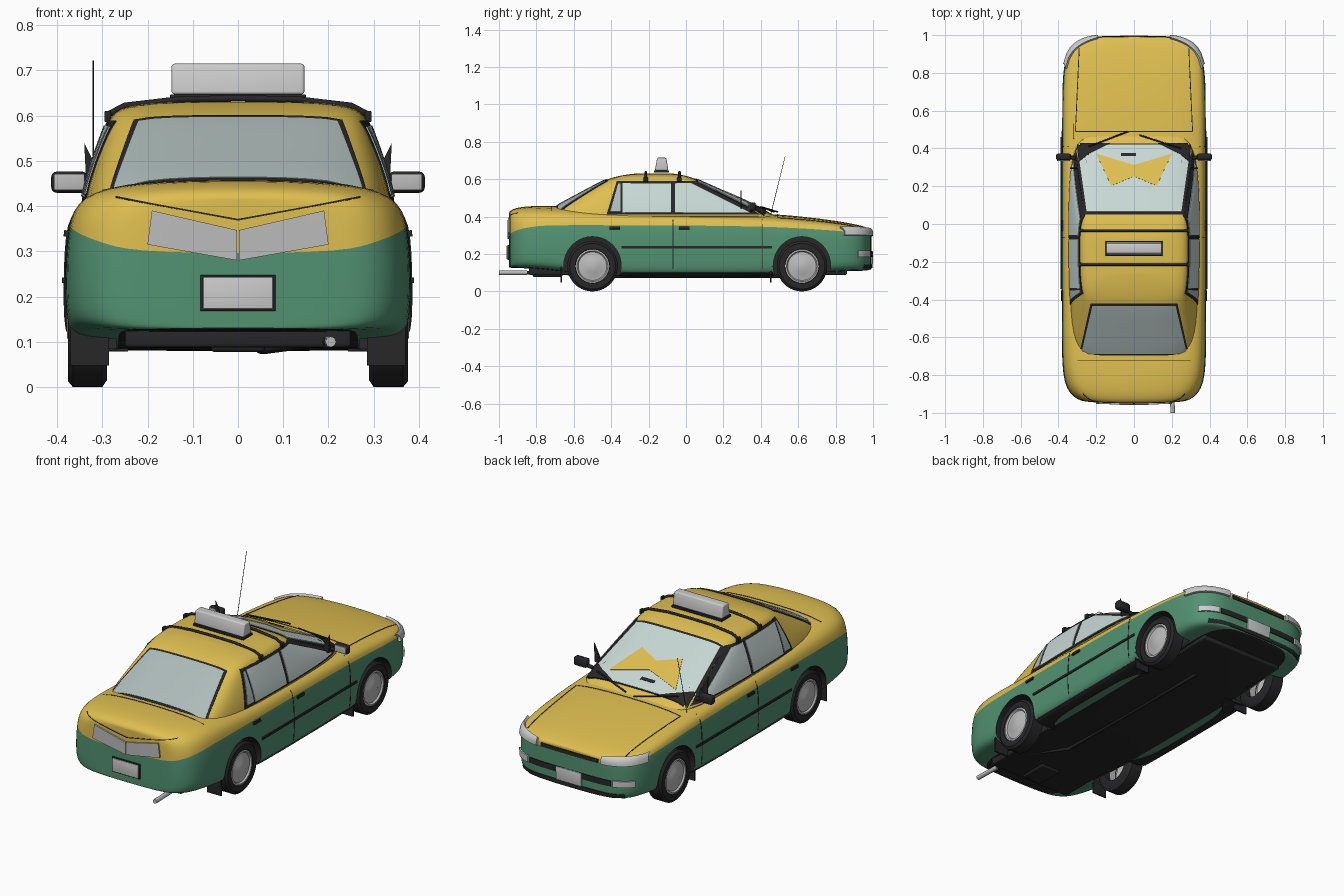
import bpy, bmesh, math
from mathutils import Vector
from mathutils.bvhtree import BVHTree

if "Cube" in bpy.data.objects:
    bpy.data.objects.remove(bpy.data.objects["Cube"])


def material(name, r, g, b):
    m = bpy.data.materials.new(name)
    m.use_nodes = True
    m.diffuse_color = (r, g, b, 1)
    m.node_tree.nodes["Principled BSDF"].inputs["Base Color"].default_value = (r, g, b, 1)
    return m


YELLOW = material("yellow_paint", .74, .52, .08)
GREEN = material("green_paint", .085, .29, .17)
BLACK = material("black_trim", .02, .02, .022)
GLASS = material("pale_glass", .58, .69, .67)
TINT = material("tinted_glass", .42, .50, .49)
SILVER = material("silver", .5, .5, .5)
WHITE = material("white_plastic", .75, .75, .72)


def finish(name, bm, *mats):
    mesh = bpy.data.meshes.new(name)
    bm.to_mesh(mesh)
    bm.free()
    ob = bpy.data.objects.new(name, mesh)
    bpy.context.collection.objects.link(ob)
    for m in mats:
        mesh.materials.append(m)
    return ob


def apply(ob, kind, **settings):
    mod = ob.modifiers.new(kind.title(), kind)
    for key, value in settings.items():
        setattr(mod, key, value)
    bpy.context.view_layer.objects.active = ob
    bpy.ops.object.modifier_apply(modifier=mod.name)


def loft(name, halves, mats, row_mat):
    """Skin mirrored half-rings; both ends are capped by strips across x."""
    bm = bmesh.new()
    k = len(halves[0])
    n = 2 * k - 2
    rings = []
    for half in halves:
        full = half + [(-x, y, z) for x, y, z in half[-2:0:-1]]
        rings.append([bm.verts.new(p) for p in full])
    for a, b in zip(rings, rings[1:]):
        for i in range(n):
            j = (i + 1) % n
            f = bm.faces.new((a[i], a[j], b[j], b[i]))
            f.material_index = row_mat[min(i, n - 1 - i)]
    for ring in (rings[0], rings[-1]):
        for i in range(k - 1):
            loop = dict.fromkeys((i, i + 1, (n - i - 1) % n, (n - i) % n))
            bm.faces.new([ring[v] for v in loop]).material_index = row_mat[i]
    bmesh.ops.recalc_face_normals(bm, faces=bm.faces)
    ob = finish(name, bm, *mats)
    apply(ob, "SUBSURF", levels=2)
    return ob


def tree(ob):
    return BVHTree.FromObject(ob, bpy.context.evaluated_depsgraph_get())


VIEWS = {
    "side": lambda s, u, v: ((2 * s, u, v), (-s, 0, 0)),
    "top": lambda s, u, v: ((s * u, v, 2), (0, 0, -1)),
    "rear": lambda s, u, v: ((s * u, -2, v), (0, 1, 0)),
    "front": lambda s, u, v: ((s * u, 2, v), (0, -1, 0)),
}


def panel(name, mat, target, view, corners, lift=.004, both=True, n=10):
    """Lay a four-cornered panel on a surface, seen along the given direction."""
    a, b, c, d = [Vector(p) for p in corners]
    for s in (1, -1) if both else (1,):
        bm = bmesh.new()
        grid = []
        for i in range(n + 1):
            for j in range(n + 1):
                p = a.lerp(b, i / n).lerp(d.lerp(c, i / n), j / n)
                start, way = VIEWS[view](s, p.x, p.y)
                hit = target.ray_cast(Vector(start), Vector(way))[0]
                if hit is None:
                    hit = target.find_nearest(Vector(start) + Vector(way) * 1.3)[0]
                grid.append(bm.verts.new(hit))
        w = n + 1
        for i in range(n):
            for j in range(n):
                q = i * w + j
                bm.faces.new((grid[q], grid[q + 1], grid[q + w + 1], grid[q + w]))
        full = name if not both else ("left_" if s > 0 else "right_") + name
        apply(finish(full, bm, mat), "SOLIDIFY", thickness=2 * lift, offset=0)


def rect(u0, u1, v0, v1):
    return [(u0, v0), (u1, v0), (u1, v1), (u0, v1)]


def box(name, mat, centre, size, bevel=0, taper=1):
    bm = bmesh.new()
    bmesh.ops.create_cube(bm, size=1)
    for v in bm.verts:
        t = taper if v.co.z > 0 else 1
        v.co = Vector((v.co.x * size[0], v.co.y * size[1] * t, v.co.z * size[2])) + Vector(centre)
    if bevel:
        bmesh.ops.bevel(bm, geom=bm.edges[:], offset=bevel, segments=3, affect="EDGES", profile=.5)
    return finish(name, bm, mat)


def tube(name, mat, points, radius):
    curve = bpy.data.curves.new(name, "CURVE")
    curve.dimensions = "3D"
    curve.bevel_depth = radius
    curve.bevel_resolution = 2
    curve.use_fill_caps = True
    spline = curve.splines.new("POLY")
    spline.points.add(len(points) - 1)
    for p, co in zip(spline.points, points):
        p.co = (*co, 1)
    curve.materials.append(mat)
    bpy.context.collection.objects.link(bpy.data.objects.new(name, curve))


def lathe(name, mat, profile, y, z, s):
    """Spin an (x, radius) profile about the axle."""
    bm = bmesh.new()
    vs = [bm.verts.new((x * s, y, z + r)) for x, r in profile]
    es = [bm.edges.new(e) for e in zip(vs, vs[1:])]
    bmesh.ops.spin(bm, geom=vs + es, cent=(0, y, z), axis=(1, 0, 0), angle=math.tau, steps=40)
    bmesh.ops.remove_doubles(bm, verts=bm.verts, dist=.0004)
    bmesh.ops.recalc_face_normals(bm, faces=bm.faces)
    return finish(name, bm, mat)


# Lower body: y, half width, bottom, colour split, shoulder, centre top
stations = [
    (-.948, .22, .13, .285, .395, .42), (-.935, .30, .125, .31, .41, .44),
    (-.88, .357, .125, .335, .42, .455), (-.78, .38, .12, .355, .43, .46),
    (-.62, .382, .10, .36, .425, .455), (-.4, .384, .08, .365, .41, .44),
    (0, .384, .08, .365, .405, .43), (.4, .384, .08, .36, .395, .42),
    (.6, .382, .09, .35, .38, .405), (.8, .378, .105, .335, .36, .38),
    (.9, .358, .11, .325, .345, .362), (.955, .315, .11, .315, .333, .348),
    (.982, .25, .115, .31, .325, .338), (.992, .19, .12, .305, .32, .33)]
sections = [[(0, y, b), (.8 * w, y, b), (.97 * w, y, b + .01), (w, y, b + .06),
             (w, y, (b + c) / 2 + .03), (.985 * w, y, c), (.92 * w, y, s),
             (.6 * w, y, t - .005), (0, y, t)] for y, w, b, c, s, t in stations]
body = loft("body", sections, (BLACK, GREEN, YELLOW), (0, 1, 1, 1, 1, 2, 2, 2))
body_tree = tree(body)

# Cabin: height, rear y, front y, half width
levels = [(.36, -.80, .55, .355), (.42, -.75, .455, .342), (.46, -.69, .37, .333),
          (.52, -.575, .235, .313), (.58, -.465, .10, .291), (.607, -.405, .04, .278),
          (.624, -.33, -.02, .24), (.631, -.26, -.08, .15)]
plan = [(0, 0), (.6, .004), (.92, .03), (1, .2), (1, .5), (.98, .78), (.9, .95), (.6, .996), (0, 1)]
cabin = loft("cabin", [[(u * w, f + (r - f) * v, z) for u, v in plan] for z, r, f, w in levels],
             (YELLOW,), (0,) * 8)
cabin_tree = tree(cabin)

# Wheels, arches and mud flaps
tyre = [(.29, .08), (.29, .12), (.3, .135), (.365, .135), (.376, .122), (.376, .092), (.365, .088)]
rim = [(.33, .09), (.372, .09), (.374, .082), (.366, .076), (.372, .04), (.378, .025), (.378, 0)]
arch = [(.27, 0), (.27, .153), (.45, .153), (.45, 0)]
for end, y in (("rear", -.5), ("front", .62)):
    for side, s in (("left", 1), ("right", -1)):
        cutter = lathe("arch_cutter", BLACK, arch, y, .14, s)
        cutter.hide_render = True
        apply(body, "BOOLEAN", object=cutter, operation="DIFFERENCE", solver="EXACT")
        bpy.data.objects.remove(cutter)
        lathe(f"{side}_{end}_tyre", BLACK, tyre, y, .135, s)
        lathe(f"{side}_{end}_hubcap", SILVER, rim, y, .135, s)
        box(f"{side}_{end}_mud_flap", BLACK, (s * .328, y - .168, .09), (.085, .008, .085))

# Glazing
panel("windscreen_seal", BLACK, cabin_tree, "top", [(-.315, .425), (.315, .425), (.262, .05), (-.262, .05)], .003, False, 14)
panel("windscreen", GLASS, cabin_tree, "top", [(-.30, .42), (.30, .42), (.25, .063), (-.25, .063)], .005, False, 14)
panel("rear_window_seal", BLACK, cabin_tree, "top", [(-.29, -.695), (.29, -.695), (.23, -.42), (-.23, -.42)], .003, False, 14)
panel("rear_window", TINT, cabin_tree, "top", [(-.278, -.685), (.278, -.685), (.22, -.432), (-.22, -.432)], .005, False, 14)
panel("side_window_frame", BLACK, cabin_tree, "side", [(-.425, .41), (.40, .41), (.045, .588), (-.37, .588)], .003, n=16)
panel("quarter_glass", TINT, cabin_tree, "side", [(-.405, .425), (-.35, .425), (-.35, .574), (-.362, .574)], .006)
panel("rear_door_glass", GLASS, cabin_tree, "side", [(-.34, .42), (-.08, .42), (-.08, .576), (-.34, .576)], .006)
panel("front_door_glass", GLASS, cabin_tree, "side", [(-.06, .42), (.34, .42), (.025, .576), (-.06, .576)], .006)
panel("screen_sticker", YELLOW, cabin_tree, "top", [(0, .31), (.2, .37), (.12, .2), (0, .25)], .007)
panel("screen_corner", BLACK, cabin_tree, "top", [(.13, .425), (.3, .425), (.29, .33), (.24, .37)], .007)
panel("dash_badge", BLACK, cabin_tree, "top", rect(-.07, .01, .357, .373), .007, False, 3)

# Lamps, grilles and plates
panel("tail_lamp", SILVER, body_tree, "rear", [(.002, .28), (.2, .315), (.19, .39), (.002, .347)], .008)
panel("head_lamp", WHITE, body_tree, "front", [(.19, .297), (.363, .30), (.355, .338), (.19, .328)], .013)
panel("bumper_lamp", WHITE, body_tree, "front", rect(.25, .34, .185, .218), .008)
panel("upper_grille", BLACK, body_tree, "front", rect(-.17, .17, .295, .315), .005, False)
panel("bumper_grille", BLACK, body_tree, "front", rect(-.24, .24, .185, .215), .005, False)
panel("lower_lip", BLACK, body_tree, "front", rect(-.3, .3, .125, .145), .005, False)
box("front_plate", WHITE, (0, .994, .18), (.15, .01, .07), .003)
box("rear_plate_frame", BLACK, (0, -.949, .208), (.166, .012, .08), .002)
box("rear_plate", WHITE, (0, -.954, .208), (.154, .01, .07), .002)

# Side trim and shut lines
panel("side_rub_strip", BLACK, body_tree, "side", rect(-.345, .46, .23, .242), .006, n=16)
panel("sill", BLACK, body_tree, "side", rect(-.345, .465, .084, .1), .005, n=16)
for name, y in (("rear_door", -.38), ("front_door", -.01)):
    panel(name + "_handle", BLACK, body_tree, "side", rect(y - .028, y + .028, .332, .346), .008, n=4)
for name, y, low in (("door_seam", -.07, .1), ("wing_seam", .41, .1)):
    panel(name, BLACK, body_tree, "side", rect(y - .002, y + .002, low, .385), .002)
panel("bonnet_side_seam", BLACK, body_tree, "top", [(.308, .49), (.312, .49), (.292, .93), (.288, .93)], .002)
panel("bonnet_rear_seam", BLACK, body_tree, "top", rect(-.31, .31, .488, .492), .002, False)
panel("boot_front_seam", BLACK, body_tree, "top", rect(-.3, .3, -.723, -.719), .002, False)
panel("boot_edge_seam", BLACK, body_tree, "rear", [(0, .368), (.27, .418), (.27, .421), (0, .372)], .002)

# Door mirrors and corner fins
for side, s in (("left", 1), ("right", -1)):
    box(side + "_mirror_housing", BLACK, (s * .373, .355, .453), (.08, .036, .047), .012)
    box(side + "_mirror_glass", SILVER, (s * .373, .337, .453), (.068, .008, .036), .003)
    tube(side + "_mirror_arm", BLACK, [(s * .31, .35, .435), (s * .36, .355, .445)], .01)
    bm = bmesh.new()
    bm.faces.new([bm.verts.new((s * x, .295, z)) for x, z in ((.30, .46), (.315, .44), (.335, .44), (.34, .54))])
    apply(finish(side + "_corner_fin", bm, BLACK), "SOLIDIFY", thickness=.006, offset=0)

# Roof rack and illuminated sign
for name, y in (("front", -.035), ("rear", -.215)):
    tube(name + "_roof_bar", BLACK, [(-.292, y, .60), (-.25, y, .622), (-.13, y, .636), (0, y, .638),
                                     (.13, y, .636), (.25, y, .622), (.292, y, .60)], .007)
    for side, s in (("left", 1), ("right", -1)):
        box(f"{side}_{name}_bar_clamp", BLACK, (s * .288, y, .598), (.014, .024, .025), .003)
box("sign_base", BLACK, (0, -.13, .641), (.3, .08, .012), .002)
box("roof_sign", WHITE, (0, -.13, .681), (.294, .072, .068), .007, .68)

# Underside, exhaust, aerial and wipers
box("underbody", BLACK, (0, .01, .11), (.5, 1.7, .045), .008)
box("silencer", BLACK, (.0, -.74, .092), (.12, .16, .03), .01)
tube("exhaust", BLACK, [(.2, -.93, .1), (.19, -.68, .1), (.06, -.45, .083), (.05, .55, .083)], .01)
tube("exhaust_tip", SILVER, [(.205, -1, .1), (.2, -.85, .1)], .012)
tube("aerial", BLACK, [(-.32, .45, .4), (-.32, .53, .722)], .0015)
tube("left_wiper", BLACK, [(.03, .47, .425), (.25, .40, .452)], .004)
tube("right_wiper", BLACK, [(-.03, .49, .425), (-.24, .41, .45)], .004)

bpy.ops.object.select_all(action="DESELECT")
for ob in bpy.context.scene.objects:
    ob.select_set(ob.type == "MESH")
bpy.context.view_layer.objects.active = body
bpy.ops.object.shade_smooth_by_angle(angle=math.radians(35))
